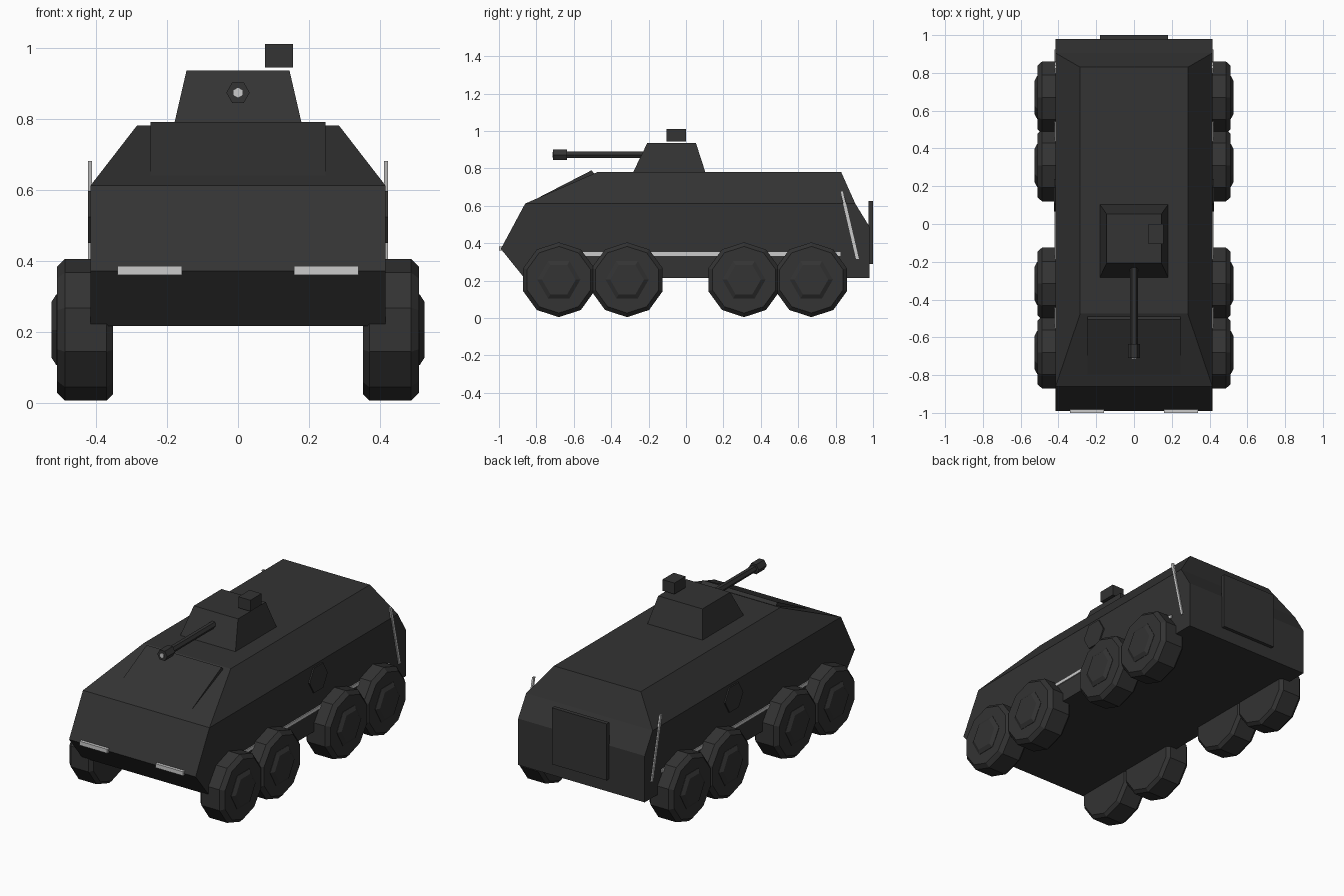
import bpy, bmesh
from math import sin, cos, pi
from mathutils import Vector

if "Cube" in bpy.data.objects:
    bpy.data.objects.remove(bpy.data.objects["Cube"], do_unlink=True)


def material(name, value):
    m = bpy.data.materials.new(name)
    m.use_nodes = True
    m.diffuse_color = (value, value, value, 1)
    m.node_tree.nodes["Principled BSDF"].inputs["Base Color"].default_value = m.diffuse_color
    return m


ARMOUR = material("dark grey armour", 0.033)
LIGHT = material("light grey metal", 0.6)


def make(name, verts, faces, mat):
    bm = bmesh.new()
    vs = [bm.verts.new(v) for v in verts]
    for f in faces:
        bm.faces.new([vs[i] for i in f])
    bmesh.ops.recalc_face_normals(bm, faces=bm.faces)
    mesh = bpy.data.meshes.new(name)
    bm.to_mesh(mesh)
    bm.free()
    mesh.materials.append(mat)
    ob = bpy.data.objects.new(name, mesh)
    bpy.context.scene.collection.objects.link(ob)
    return ob


def loft(name, rings, mat):
    """Skin a stack of equal rings and cap both ends."""
    n, last = len(rings[0]), len(rings) - 1
    faces = [list(range(n)), [last * n + i for i in range(n)]]
    for k in range(last):
        for i in range(n):
            j = (i + 1) % n
            faces.append([k * n + i, k * n + j, k * n + n + j, k * n + n + i])
    return make(name, [v for r in rings for v in r], faces, mat)


def rect(x0, x1, y0, y1, z):
    return [(x0, y0, z), (x1, y0, z), (x1, y1, z), (x0, y1, z)]


def box(name, x0, x1, y0, y1, z0, z1, mat):
    return loft(name, [rect(x0, x1, y0, y1, z0), rect(x0, x1, y0, y1, z1)], mat)


def turned(name, stations, sides, phase, centre, along, mat):
    """Faceted round part: stations are (distance along axis, radius)."""
    rings = []
    for d, r in stations:
        ring = []
        for i in range(sides):
            a = phase + 2 * pi * i / sides
            u, v = r * cos(a), r * sin(a)
            ring.append(Vector(centre) + Vector((d, u, v) if along == "x" else (u, d, v)))
        rings.append(ring)
    return loft(name, rings, mat)


# Hull: (y, z, half width) around the side outline
outline = [(-0.865, 0.215, 0.415), (-0.99, 0.37, 0.415), (-0.86, 0.612, 0.415),
           (-0.475, 0.78, 0.285), (0.83, 0.78, 0.285), (0.905, 0.612, 0.415),
           (0.98, 0.49, 0.415), (0.98, 0.215, 0.415)]
n = len(outline)
hull_faces = [[i, (i + 1) % n, n + (i + 1) % n, n + i] for i in range(n)]
for base in (0, n):
    hull_faces.append([base + i for i in (0, 1, 2, 5, 6, 7)])
    hull_faces.append([base + i for i in (2, 3, 4, 5)])
make("hull", [(s * w, y, z) for s in (-1, 1) for y, z, w in outline], hull_faces, ARMOUR)

# Sloped front hatch, raised at its rear edge
hatch = [(-0.80, 0.638), (-0.505, 0.79), (-0.49, 0.772), (-0.79, 0.62)]
loft("front_hatch", [[(x, y, z) for y, z in hatch] for x in (-0.246, 0.246)], ARMOUR)

# Rear door
box("rear_door", -0.18, 0.18, 0.975, 1.0, 0.29, 0.625, ARMOUR)

# Turret, sight and gun
loft("turret", [rect(-0.182, 0.182, -0.285, 0.105, 0.775),
                rect(-0.145, 0.145, -0.207, 0.053, 0.936)], ARMOUR)
box("sight", 0.076, 0.155, -0.105, 0.0, 0.944, 1.01, ARMOUR)
GUN = (0, 0, 0.873)
turned("gun_barrel", [(-0.2, 0.02), (-0.65, 0.02)], 6, 0, GUN, "y", ARMOUR)
turned("muzzle", [(-0.635, 0.033), (-0.71, 0.033)], 6, 0, GUN, "y", ARMOUR)
turned("muzzle_bore", [(-0.70, 0.014), (-0.714, 0.014)], 6, pi / 2, GUN, "y", LIGHT)

for side, s in (("right", -1), ("left", 1)):
    # Wheels and hubs
    for i, y in enumerate((-0.68, -0.315, 0.31, 0.67), 1):
        c = (0, y, 0.205)
        tyre = [(0.352, 0.182), (0.37, 0.2), (0.487, 0.2), (0.51, 0.178)]
        hub = [(0.5, 0.115), (0.512, 0.115), (0.526, 0.09)]
        turned(f"{side}_wheel_{i}", [(s * d, r) for d, r in tyre], 10, pi / 2, c, "x", ARMOUR)
        turned(f"{side}_hub_{i}", [(s * d, r) for d, r in hub], 6, 0, c, "x", ARMOUR)

    # Side hatch, rail, rear rod and headlight
    turned(f"{side}_side_hatch", [(s * 0.41, 0.085), (s * 0.423, 0.085)], 6, 0,
           (0, 0.152, 0.523), "x", ARMOUR)
    box(f"{side}_rail", s * 0.405, s * 0.421, -0.78, 0.825, 0.333, 0.353, LIGHT)
    rod = [[(s * x, y + dy, z) for x, dy in ((0.411, -0.008), (0.422, -0.008),
                                           (0.422, 0.008), (0.411, 0.008))]
           for y, z in ((0.917, 0.315), (0.832, 0.68))]
    loft(f"{side}_rear_rod", rod, LIGHT)
    box(f"{side}_headlight", s * 0.158, s * 0.34, -1.0, -0.975, 0.36, 0.384, LIGHT)
